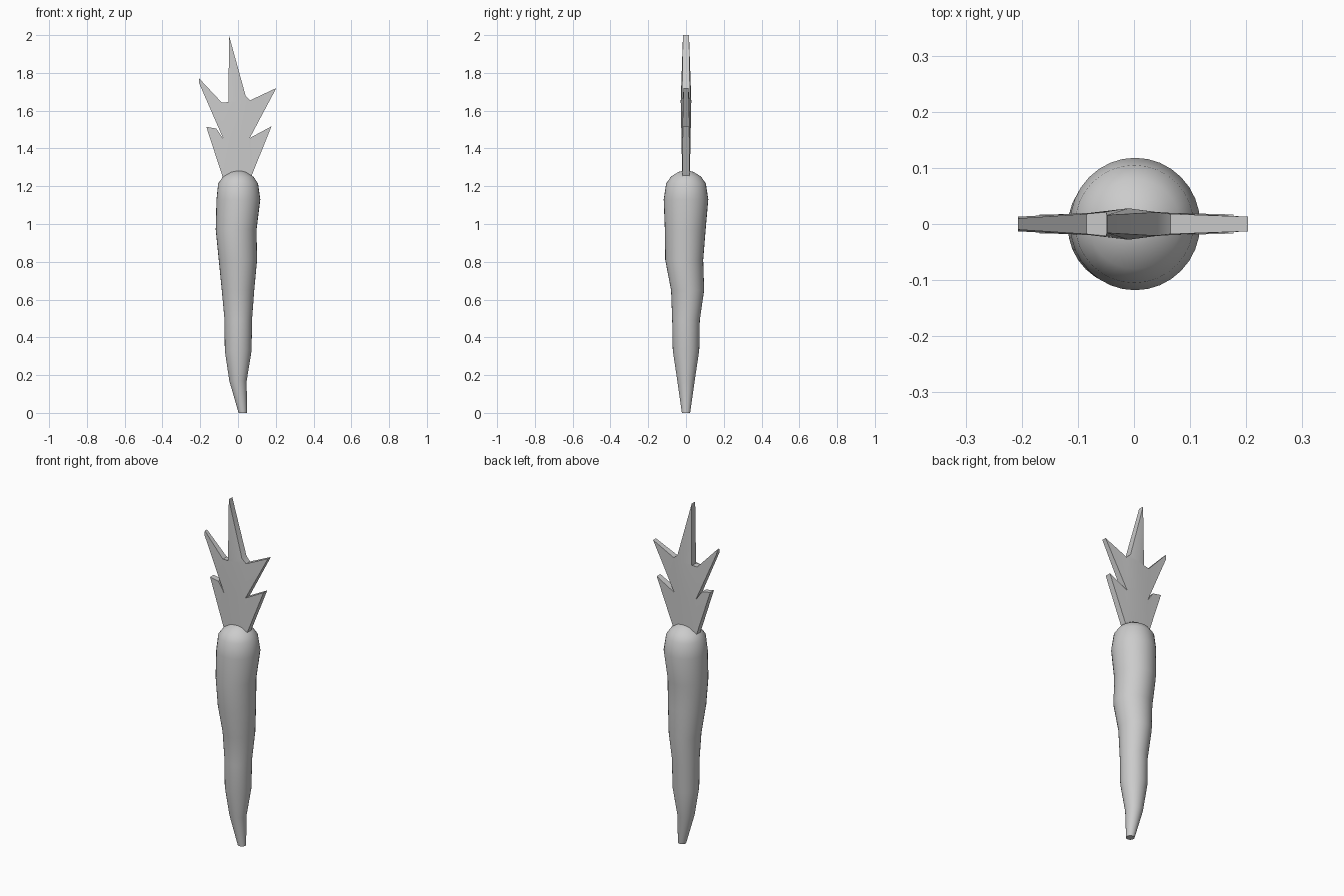
import bpy, bmesh, math

if "Cube" in bpy.data.objects:
    bpy.data.objects.remove(bpy.data.objects["Cube"])


def finish(bm, name, angle):
    bmesh.ops.recalc_face_normals(bm, faces=bm.faces)
    mesh = bpy.data.meshes.new(name)
    bm.to_mesh(mesh)
    bm.free()
    obj = bpy.data.objects.new(name, mesh)
    bpy.context.collection.objects.link(obj)
    bpy.ops.object.select_all(action='DESELECT')
    obj.select_set(True)
    bpy.context.view_layer.objects.active = obj
    bpy.ops.object.shade_smooth_by_angle(angle=math.radians(angle))
    return obj


# Carrot root: wobbly stack of rings (z, x min, x max, y min, y max)
SIDES = 32
rings = [
    (0.00, 0.003, 0.047, -0.022, 0.022),
    (0.17, -0.046, 0.046, -0.046, 0.046),
    (0.33, -0.070, 0.072, -0.070, 0.070),
    (0.49, -0.071, 0.074, -0.073, 0.073),
    (0.65, -0.086, 0.086, -0.079, 0.096),
    (0.81, -0.102, 0.101, -0.110, 0.091),
    (0.97, -0.118, 0.098, -0.112, 0.104),
    (1.13, -0.114, 0.118, -0.118, 0.118),
    (1.215, -0.105, 0.106, -0.105, 0.105),
    (1.25, -0.080, 0.082, -0.080, 0.080),
    (1.275, -0.040, 0.046, -0.042, 0.042),
]
bm = bmesh.new()
prev = None
for z, x0, x1, y0, y1 in rings:
    ring = []
    for i in range(SIDES):
        a = 2 * math.pi * i / SIDES
        ring.append(bm.verts.new(((x0 + x1) / 2 + (x1 - x0) / 2 * math.cos(a),
                                  (y0 + y1) / 2 + (y1 - y0) / 2 * math.sin(a), z)))
    if prev:
        for i in range(SIDES):
            j = (i + 1) % SIDES
            bm.faces.new((prev[i], prev[j], ring[j], ring[i]))
    else:
        bm.faces.new(ring)
    prev = ring
crown = bm.verts.new((0.005, 0, 1.287))
for i in range(SIDES):
    bm.faces.new((prev[i], prev[(i + 1) % SIDES], crown))
finish(bm, "carrot_root", 30)

# Leaf: jagged outline (x, z, half thickness), thicker along its spine
outline = [
    (-0.080, 1.245, 0.018), (-0.168, 1.515, 0.017), (-0.115, 1.505, 0.017),
    (-0.077, 1.45, 0.020), (-0.207, 1.748, 0.013), (-0.207, 1.772, 0.010),
    (-0.085, 1.642, 0.018), (-0.050, 1.64, 0.021), (-0.048, 2.0, 0.016),
    (0.040, 1.68, 0.021), (0.065, 1.655, 0.018), (0.203, 1.72, 0.013),
    (0.062, 1.455, 0.020), (0.177, 1.517, 0.017), (0.068, 1.245, 0.018),
]
spine = [(0.0, 1.24, 0.020), (0.0, 1.45, 0.024), (-0.01, 1.65, 0.028)]
points = outline + spine
faces = [
    (0, 1, 2, 3), (0, 3, 16, 15), (3, 4, 5, 6), (3, 6, 17, 16), (6, 7, 17),
    (7, 8, 17), (8, 9, 17), (9, 10, 17), (10, 12, 16, 17), (10, 11, 12),
    (12, 14, 15, 16), (12, 13, 14),
]
bm = bmesh.new()
front = [bm.verts.new((x, -t, z)) for x, z, t in points]
back = [bm.verts.new((x, t, z)) for x, z, t in points]
for side in (front, back):
    for f in faces:
        bm.faces.new([side[i] for i in f])
rim = list(range(len(outline))) + [15]
for a, b in zip(rim, rim[1:] + rim[:1]):
    bm.faces.new((front[a], front[b], back[b], back[a]))
finish(bm, "carrot_leaf", 30)
